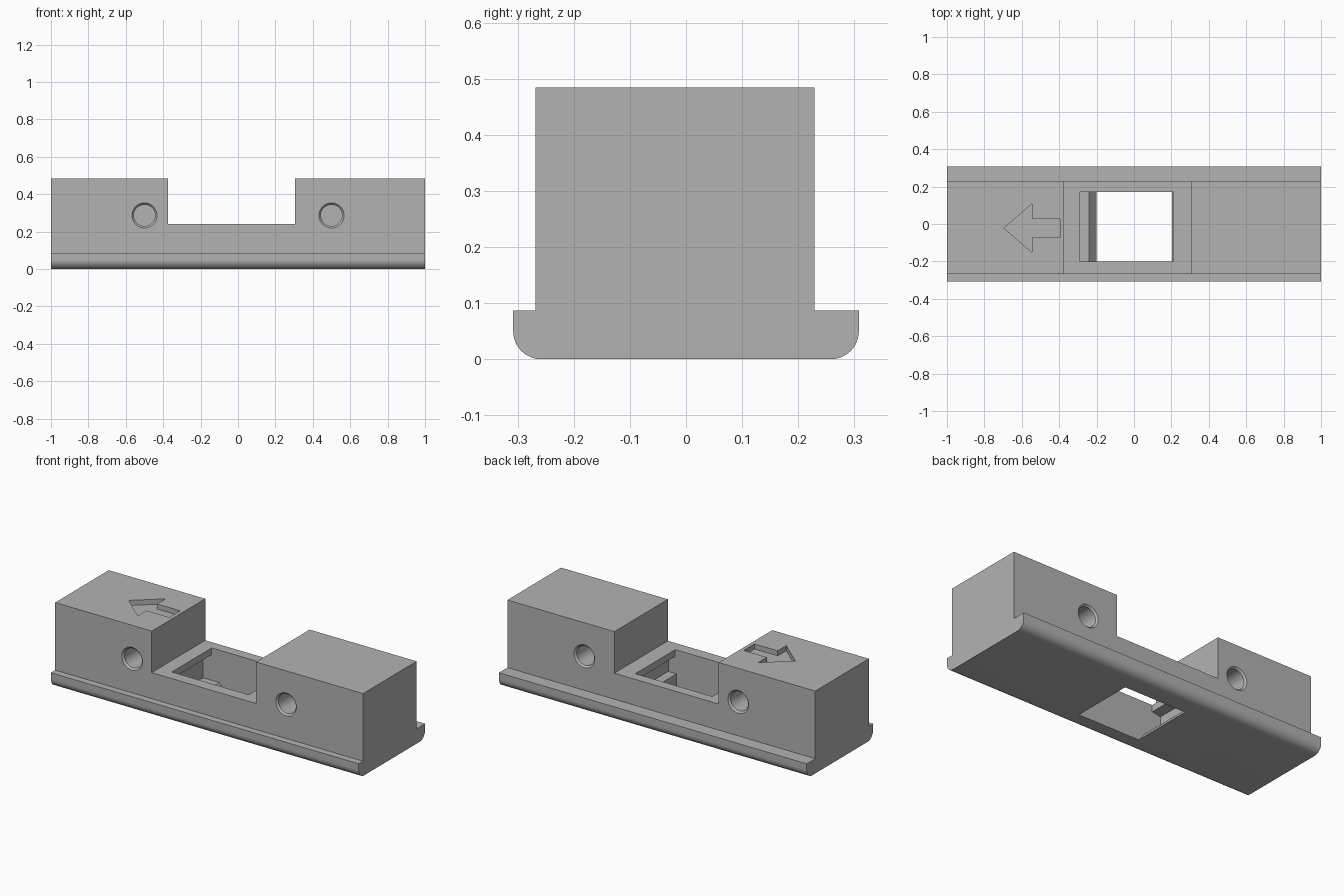
import bpy
import bmesh
import math
from mathutils import Vector

cube = bpy.data.objects.get("Cube")
if cube:
    bpy.data.objects.remove(cube, do_unlink=True)

grey = bpy.data.materials.new("plain grey")
grey.use_nodes = True
grey.diffuse_color = (0.45, 0.45, 0.45, 1)
grey.node_tree.nodes["Principled BSDF"].inputs["Base Color"].default_value = grey.diffuse_color


def add_prism(name, profile, axis, start, end):
    """Extrude a 2D profile along an axis (the other two axes stay in x, y, z order)."""
    def place(p):
        co = list(p)
        co.insert(axis, start)
        return co
    bm = bmesh.new()
    face = bm.faces.new([bm.verts.new(place(p)) for p in profile])
    side = bmesh.ops.extrude_face_region(bm, geom=[face])["geom"]
    offset = Vector((0, 0, 0))
    offset[axis] = end - start
    bmesh.ops.translate(bm, vec=offset, verts=[v for v in side if isinstance(v, bmesh.types.BMVert)])
    bmesh.ops.recalc_face_normals(bm, faces=bm.faces)
    mesh = bpy.data.meshes.new(name)
    bm.to_mesh(mesh)
    bm.free()
    obj = bpy.data.objects.new(name, mesh)
    bpy.context.collection.objects.link(obj)
    return obj


def arc(cx, cz, radius, first, last, steps=12):
    angles = [math.radians(first + (last - first) * i / steps) for i in range(steps + 1)]
    return [(cx + radius * math.cos(a), cz + radius * math.sin(a)) for a in angles]


def cut(target, cutter):
    """Subtract a cutter and throw it away."""
    cutter.hide_render = True
    mod = target.modifiers.new(cutter.name, 'BOOLEAN')
    mod.operation = 'DIFFERENCE'
    mod.solver = 'EXACT'
    mod.object = cutter
    bpy.context.view_layer.objects.active = target
    bpy.ops.object.modifier_apply(modifier=mod.name)
    bpy.data.objects.remove(cutter, do_unlink=True)


FRONT, BACK, TOP = -0.268, 0.229, 0.484
FLANGE, FLANGE_TOP, ROUND = 0.308, 0.087, 0.05

# Long body with a rounded flange along both lower edges
section = (arc(-FLANGE + ROUND, ROUND, ROUND, 180, 270)
           + arc(FLANGE - ROUND, ROUND, ROUND, 270, 360)
           + [(FLANGE, FLANGE_TOP), (BACK, FLANGE_TOP), (BACK, TOP),
              (FRONT, TOP), (FRONT, FLANGE_TOP), (-FLANGE, FLANGE_TOP)])
body = add_prism("holder_body", section, 0, -1, 1)
body.data.materials.append(grey)

# Saddle between the two raised blocks
saddle = [(-0.373, 0.24), (0.305, 0.24), (0.305, 0.6), (-0.373, 0.6)]
cut(body, add_prism("saddle_cutter", saddle, 1, -0.5, 0.5))

# Socket through the floor, with catches and an undercut at each end
socket = [(-0.2, -0.05), (0.202, -0.05), (0.202, 0.1), (0.255, 0.1),
          (0.255, 0.2), (0.21, 0.2), (0.21, 0.3), (-0.29, 0.3),
          (-0.29, 0.2), (-0.345, 0.19), (-0.345, 0.05), (-0.24, 0.05), (-0.2, 0)]
cut(body, add_prism("socket_cutter", socket, 1, -0.2, 0.17))

# Direction arrow sunk into the top of one block
half_arrow = [(-0.695, 0), (-0.545, -0.13), (-0.545, -0.05), (-0.395, -0.05)]
arrow = half_arrow + [(x, -y) for x, y in reversed(half_arrow[1:])]
arrow = [(x, y - 0.022) for x, y in arrow]
cut(body, add_prism("arrow_cutter", arrow, 2, TOP - 0.03, TOP + 0.1))

# Blind round holes with a chamfered rim, front and back
HOLE_Z, DEPTH, CHAMFER = 0.287, 0.15, 0.01
for face_y, inward in ((FRONT, 1), (BACK, -1)):
    for x in (-0.5, 0.5):
        ring = arc(x, HOLE_Z, 0.057, 0, 360, 48)[:-1]
        hole = add_prism("hole_cutter", ring, 1, face_y + inward * DEPTH, face_y + inward * CHAMFER)
        bm = bmesh.new()
        bm.from_mesh(hole.data)
        # Flare the mouth, then carry it clear of the wall
        mouth = max(bm.faces, key=lambda f: -inward * f.calc_center_median().y)
        for rim_y, radius in ((face_y, 0.067), (face_y - inward * 0.05, 0.067)):
            geom = bmesh.ops.extrude_discrete_faces(bm, faces=[mouth])["faces"]
            mouth = geom[0]
            for v in mouth.verts:
                flat = Vector((v.co.x - x, 0, v.co.z - HOLE_Z)).normalized() * radius
                v.co = Vector((x, rim_y, HOLE_Z)) + flat
        bmesh.ops.recalc_face_normals(bm, faces=bm.faces)
        bm.to_mesh(hole.data)
        bm.free()
        cut(body, hole)

# Smooth the curved surfaces, keep the corners crisp
bpy.ops.object.select_all(action='DESELECT')
body.select_set(True)
bpy.context.view_layer.objects.active = body
bpy.ops.object.shade_smooth_by_angle(angle=math.radians(30))
